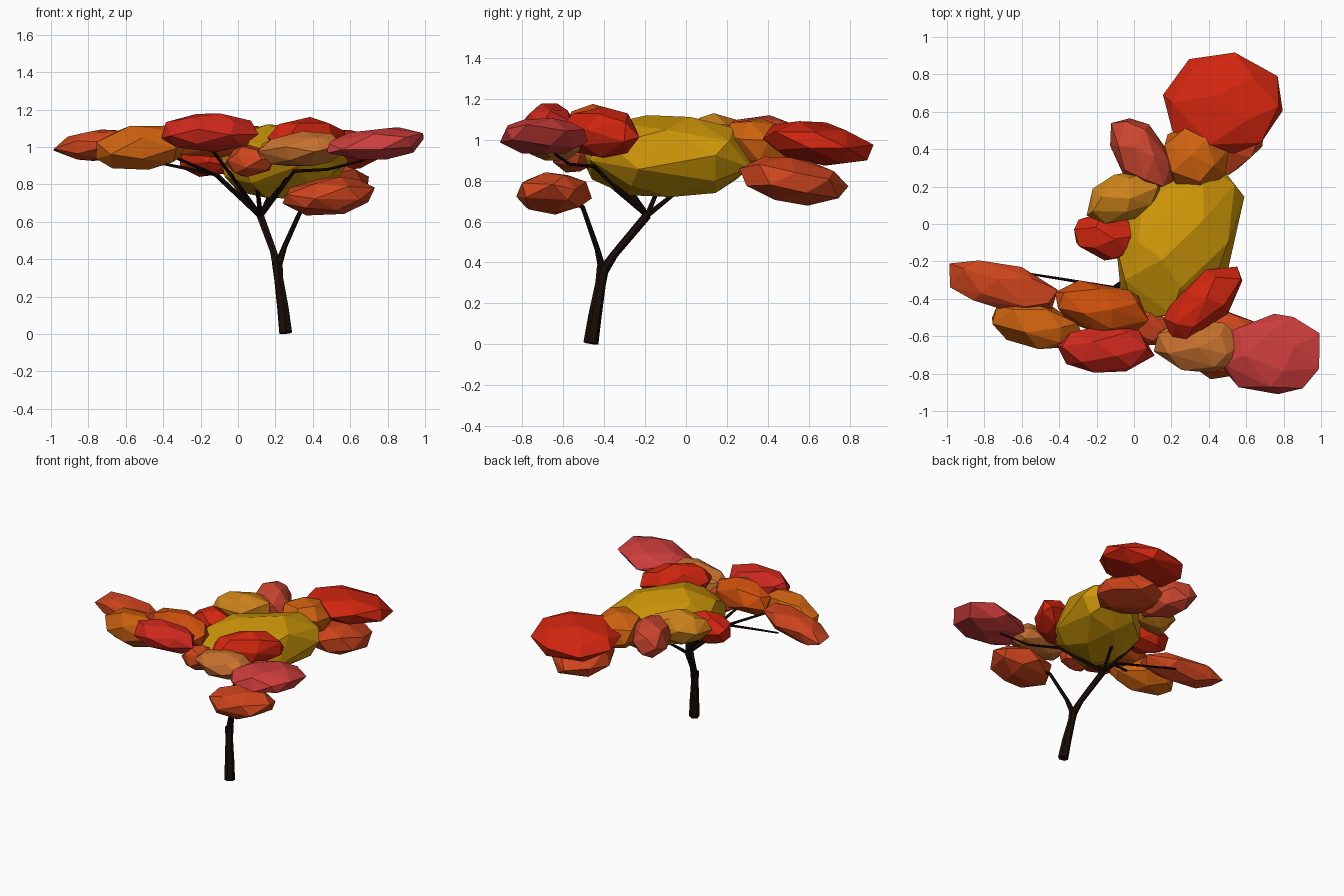
import bpy, bmesh, math, random
from mathutils import Vector, Matrix

if "Cube" in bpy.data.objects:
    bpy.data.objects.remove(bpy.data.objects["Cube"], do_unlink=True)

random.seed(4)


def make_material(name, rgb):
    color = [(c / 255) ** 2.2 for c in rgb] + [1]
    mat = bpy.data.materials.new(name)
    mat.diffuse_color = color
    mat.use_nodes = True
    bsdf = mat.node_tree.nodes["Principled BSDF"]
    bsdf.inputs["Base Color"].default_value = color
    bsdf.inputs["Roughness"].default_value = 0.9
    return mat


BARK = make_material("bark", (30, 20, 15))
LEAVES = {
    "gold": make_material("gold_leaf", (202, 148, 16)),
    "red": make_material("red_leaf", (208, 42, 22)),
    "crimson": make_material("crimson_leaf", (204, 44, 34)),
    "rose": make_material("rose_leaf", (204, 64, 62)),
    "rust": make_material("rust_leaf", (204, 70, 34)),
    "coral": make_material("coral_leaf", (204, 72, 50)),
    "ember": make_material("ember_leaf", (204, 80, 20)),
    "orange": make_material("orange_leaf", (204, 98, 22)),
    "amber": make_material("amber_leaf", (204, 130, 32)),
    "tan": make_material("tan_leaf", (200, 114, 50)),
}


def foliage(name, leaf, center, half, turn=0, tilt=(0, 0), points=22):
    """Faceted clump: hull of evenly scattered points, fitted to its half sizes."""
    pts = []
    for i in range(points):
        z = 1 - 2 * (i + 0.5) / points
        a = i * math.pi * (3 - math.sqrt(5)) + random.uniform(-0.25, 0.25)
        r = math.sqrt(1 - z * z)
        pts.append(Vector((r * math.cos(a), r * math.sin(a), z)))
    # A random spin keeps the facets of each clump different
    spin = Matrix.Rotation(random.uniform(0, 6), 3, 'X') @ Matrix.Rotation(random.uniform(0, 6), 3, 'Z')
    pts = [spin @ p for p in pts]
    for k in range(3):
        lo, hi = min(p[k] for p in pts), max(p[k] for p in pts)
        for p in pts:
            p[k] = ((p[k] - lo) / (hi - lo) * 2 - 1) * half[k]
    bm = bmesh.new()
    for p in pts:
        bm.verts.new(p)
    bmesh.ops.convex_hull(bm, input=bm.verts)
    bmesh.ops.dissolve_limit(bm, angle_limit=math.radians(9), verts=bm.verts, edges=bm.edges)
    bmesh.ops.recalc_face_normals(bm, faces=bm.faces)
    mesh = bpy.data.meshes.new(name)
    bm.to_mesh(mesh)
    bm.free()
    mesh.materials.append(LEAVES[leaf])
    obj = bpy.data.objects.new(name, mesh)
    obj.location = center
    obj.rotation_euler = [math.radians(a) for a in (*tilt, turn)]
    bpy.context.collection.objects.link(obj)


def limb(name, path):
    """Tapered low-poly limb; each path entry is a point and its radius."""
    curve = bpy.data.curves.new(name, 'CURVE')
    curve.dimensions = '3D'
    curve.bevel_depth = 1
    curve.bevel_resolution = 1
    curve.use_fill_caps = True
    spline = curve.splines.new('POLY')
    spline.use_smooth = False
    spline.points.add(len(path) - 1)
    for point, (x, y, z, r) in zip(spline.points, path):
        point.co = (x, y, z, 1)
        point.radius = r
    curve.materials.append(BARK)
    obj = bpy.data.objects.new(name, curve)
    bpy.context.collection.objects.link(obj)
    bpy.ops.object.select_all(action='DESELECT')
    obj.select_set(True)
    bpy.context.view_layer.objects.active = obj
    bpy.ops.object.convert(target='MESH')


# Trunk and its two main limbs
FORK = (0.21, -0.405, 0.38)
CROWN = (0.12, -0.19, 0.63)
limb("trunk", [(0.255, -0.465, 0.005, 0.037), (0.24, -0.445, 0.14, 0.033),
               (0.217, -0.417, 0.3, 0.026), (*FORK, 0.031)])
limb("main_limb", [(0.213, -0.41, 0.35, 0.027), (0.19, -0.35, 0.44, 0.02), (*CROWN, 0.022)])
limb("front_limb", [(0.212, -0.408, 0.36, 0.022), (0.25, -0.435, 0.47, 0.014),
                    (0.34, -0.505, 0.67, 0.012), (0.42, -0.58, 0.72, 0.006)])

# Branches fanning out below the canopy
BRANCHES = {
    "far_right": [(-0.11, -0.34, 0.85), (-0.35, -0.3, 0.9), (-0.6, -0.26, 0.95)],
    "outer_right": [(-0.12, -0.36, 0.85), (-0.35, -0.5, 0.95)],
    "front_right": [(-0.03, -0.42, 0.84), (-0.15, -0.6, 1.0)],
    "front": [(0.1, -0.42, 0.82), (0.07, -0.55, 0.92)],
    "front_left": [(0.3, -0.45, 0.87), (0.48, -0.57, 0.88), (0.68, -0.64, 0.93)],
    "inner_left": [(0.25, -0.4, 0.83), (0.35, -0.5, 1.0)],
    "back": [(0.17, -0.04, 0.75), (0.25, 0.1, 0.85)],
    "back_right": [(-0.02, -0.12, 0.8), (-0.12, -0.07, 0.92)],
}
for side, stops in BRANCHES.items():
    radii = [0.01, 0.008, 0.006]
    limb(side + "_branch", [(*CROWN, 0.014)] + [(*p, r) for p, r in zip(stops, radii)])

# Canopy
foliage("central_foliage", "gold", (0.235, -0.1, 0.92), (0.47, 0.3, 0.2), 61, points=28)
foliage("back_top_foliage", "red", (0.475, 0.645, 0.985), (0.32, 0.27, 0.105), tilt=(-9, 0))
foliage("back_low_foliage", "rust", (0.49, 0.525, 0.8), (0.21, 0.27, 0.11), tilt=(-9, 0))
foliage("back_inner_foliage", "orange", (0.33, 0.36, 0.98), (0.18, 0.19, 0.125), tilt=(-12, 0))
foliage("back_right_foliage", "coral", (0.03, 0.375, 1.0), (0.22, 0.135, 0.12), -58)
foliage("right_inner_foliage", "amber", (-0.065, 0.14, 1.01), (0.21, 0.13, 0.12), 22)
foliage("right_low_foliage", "red", (-0.145, -0.07, 0.95), (0.18, 0.125, 0.11), -10)
foliage("far_right_foliage", "rust", (-0.71, -0.33, 1.01), (0.3, 0.125, 0.085), -15, (0, -4))
foliage("outer_right_foliage", "orange", (-0.515, -0.54, 0.995), (0.25, 0.125, 0.12), -12, (0, -4))
foliage("middle_right_foliage", "ember", (-0.175, -0.455, 1.06), (0.26, 0.13, 0.115), -12)
foliage("front_right_foliage", "crimson", (-0.15, -0.665, 1.075), (0.26, 0.13, 0.103))
foliage("front_small_foliage", "rust", (0.06, -0.55, 0.925), (0.13, 0.1, 0.085))
foliage("front_left_foliage", "tan", (0.35, -0.65, 0.99), (0.24, 0.14, 0.095), -6, (0, -4))
foliage("far_left_foliage", "rose", (0.735, -0.695, 1.01), (0.26, 0.215, 0.083), tilt=(0, -6))
foliage("left_foliage", "red", (0.375, -0.42, 1.035), (0.26, 0.13, 0.125), 42)
foliage("front_low_foliage", "rust", (0.485, -0.645, 0.735), (0.25, 0.185, 0.1), tilt=(0, -5))
